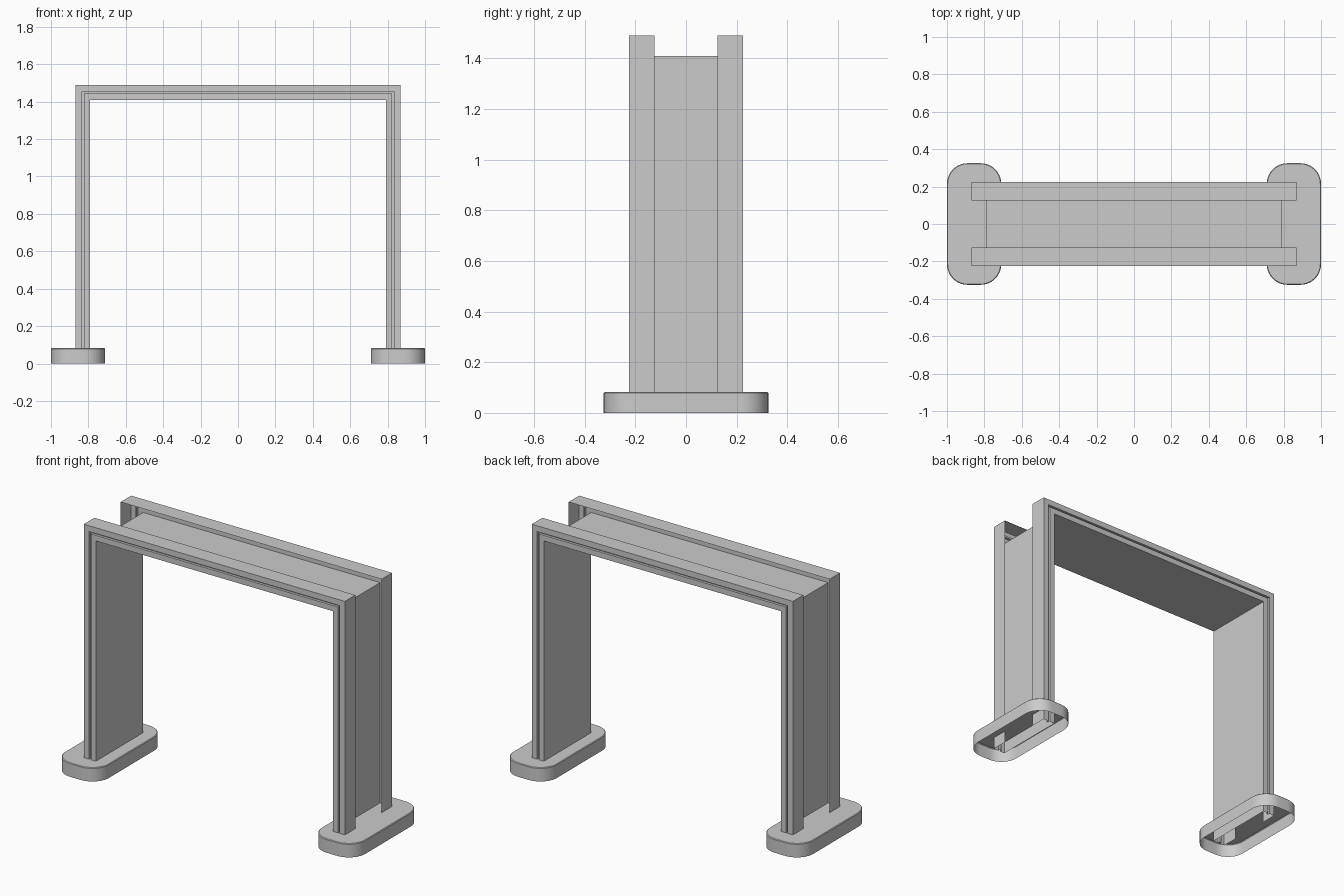
import bpy, bmesh, math

if "Cube" in bpy.data.objects:
    bpy.data.objects.remove(bpy.data.objects["Cube"])


def make_object(name, bm):
    bmesh.ops.recalc_face_normals(bm, faces=bm.faces[:])
    mesh = bpy.data.meshes.new(name)
    bm.to_mesh(mesh)
    bm.free()
    ob = bpy.data.objects.new(name, mesh)
    bpy.context.collection.objects.link(ob)
    bpy.context.view_layer.objects.active = ob
    ob.select_set(True)
    bpy.ops.object.shade_smooth_by_angle(angle=math.radians(35))
    ob.select_set(False)
    return ob


def bridge(bm, a, b, closed=False):
    n = len(a)
    for i in range(n if closed else n - 1):
        j = (i + 1) % n
        bm.faces.new((a[i], a[j], b[j], b[i]))


# Arch frame: open sheet channel with grooved faces, mitred around the arch
X, Z, BOTTOM = 0.79, 1.41, 0.01          # inner opening
T = 0.08                                 # channel depth
half = [(T, 0.125), (T, 0.225), (0.045, 0.225), (0.045, 0.21),
        (0.034, 0.21), (0.034, 0.225), (0.0, 0.225)]
profile = half + [(d, -y) for d, y in reversed(half)]
bm = bmesh.new()
stations = []
for side, top in ((-1, 0), (-1, 1), (1, 1), (1, 0)):
    stations.append([bm.verts.new((side * (X + d), y, Z + d if top else BOTTOM))
                     for d, y in profile])
for a, b in zip(stations, stations[1:]):
    bridge(bm, a, b)
make_object("arch_frame", bm)


# Feet: rounded hollow shells, open underneath
def rounded_rect(bm, cx, hx, hy, r, z, seg=10):
    ring = []
    for k, (sx, sy) in enumerate(((1, 1), (-1, 1), (-1, -1), (1, -1))):
        for i in range(seg + 1):
            a = math.pi / 2 * (k + i / seg)
            ring.append(bm.verts.new((cx + sx * (hx - r) + r * math.cos(a),
                                      sy * (hy - r) + r * math.sin(a), z)))
    return ring


for name, side in (("left_foot", -1), ("right_foot", 1)):
    bm = bmesh.new()
    rings = [rounded_rect(bm, side * 0.855, 0.145 - e, 0.325 - e, 0.11 - e, z)
             for e, z in ((0, 0), (0, 0.079), (0.004, 0.083))]
    for a, b in zip(rings, rings[1:]):
        bridge(bm, a, b, closed=True)
    bm.faces.new(rings[-1])
    make_object(name, bm)
